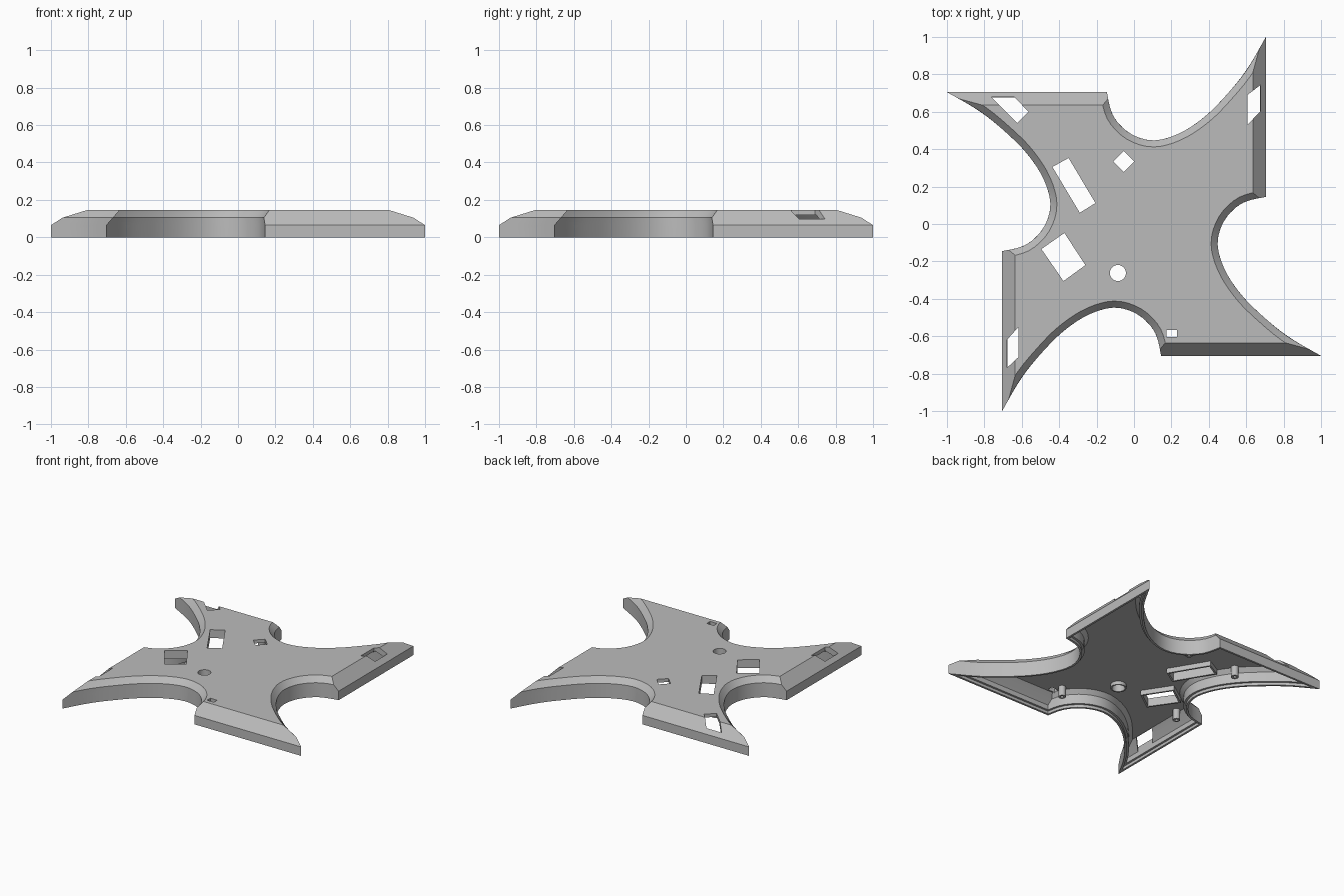
import bpy, bmesh, math
from mathutils import Vector, Matrix

if "Cube" in bpy.data.objects:
    bpy.data.objects.remove(bpy.data.objects["Cube"])

grey = bpy.data.materials.new("plain_grey")
grey.use_nodes = True
GREY = (0.5, 0.5, 0.5, 1)
grey.diffuse_color = GREY
grey.node_tree.nodes["Principled BSDF"].inputs["Base Color"].default_value = GREY

EDGE = 0.705    # distance of each straight edge from the centre
STEPS = 28      # segments along each curved edge


def make_object(name, bm):
    bmesh.ops.recalc_face_normals(bm, faces=bm.faces)
    mesh = bpy.data.meshes.new(name)
    bm.to_mesh(mesh)
    bm.free()
    mesh.materials.append(grey)
    ob = bpy.data.objects.new(name, mesh)
    bpy.context.collection.objects.link(ob)
    return ob


def skin(bm, loops, closed=False):
    """Bridge equal-length loops; cap both ends or join last to first."""
    rings = [[bm.verts.new(p) for p in loop] for loop in loops]
    pairs = list(zip(rings, rings[1:]))
    if closed:
        pairs.append((rings[-1], rings[0]))
    else:
        bm.faces.new(rings[0])
        bm.faces.new(rings[-1])
    for a, b in pairs:
        for i in range(len(a)):
            j = (i + 1) % len(a)
            bm.faces.new((a[i], a[j], b[j], b[i]))


def at_height(points, z):
    return [(p[0], p[1], z) for p in points]


def smooth(ob):
    bpy.ops.object.select_all(action="DESELECT")
    ob.select_set(True)
    bpy.context.view_layer.objects.active = ob
    bpy.ops.object.shade_smooth_by_angle(angle=math.radians(25))


# Curved edge between blade tip and neighbouring heel
guide = [Vector(p) for p in (
    (0.83, 1.22), (0.764, 1.1), (0.705, 1.0), (0.603, 0.824), (0.49, 0.685),
    (0.38, 0.575), (0.25, 0.488), (0.11, 0.447), (-0.016, 0.481),
    (-0.109, 0.573), (-0.143, 0.695), (-0.143, 0.75), (-0.143, 0.8))]


def catmull(p, q, r, s, t):
    return 0.5 * (2 * q + (r - p) * t + (2 * p - 5 * q + 4 * r - s) * t ** 2
                  + (3 * q - p - 3 * r + s) * t ** 3)


curve = [catmull(*guide[i:i + 4], k / 10)
         for i in range(len(guide) - 3) for k in range(10)]


def clip_start(points, axis, limit):
    """Trim the start of a path to where it comes inside the limit."""
    i = next(n for n, p in enumerate(points) if p[axis] <= limit)
    if i == 0:
        return points
    a, b = points[i - 1], points[i]
    return [a.lerp(b, (a[axis] - limit) / (a[axis] - b[axis]))] + points[i:]


def resample(points, count):
    lengths = [(b - a).length for a, b in zip(points, points[1:])]
    step, out, i, done = sum(lengths) / count, [], 0, 0.0
    for k in range(count):
        while done + lengths[i] < k * step:
            done += lengths[i]
            i += 1
        out.append(points[i].lerp(points[i + 1], (k * step - done) / max(lengths[i], 1e-9)))
    return out + [points[-1]]


def star(curve_inset, edge_inset):
    """Four-bladed outline, inset separately at curved and straight edges."""
    path = []
    for i, p in enumerate(curve):
        t = (curve[min(i + 1, len(curve) - 1)] - curve[max(i - 1, 0)]).normalized()
        path.append(p + Vector((-t.y, t.x)) * curve_inset)
    limit = EDGE - edge_inset
    path = clip_start(path, 0, limit)
    path = clip_start(path[::-1], 1, limit)[::-1]
    path = resample(path, STEPS)
    return [Matrix.Rotation(n * math.pi / 2, 2) @ p for n in range(4) for p in path]


# Shell section from the inner ceiling, round the stepped rim, up to the top
section = [(0.055, 0.09, 0.12), (0.03, 0.06, 0.09), (0.03, 0.03, 0.055),
           (0.03, 0.03, 0.02), (0.015, 0.015, 0.02), (0.015, 0.015, 0),
           (0, 0, 0), (0, 0, 0.065), (0, 0.035, 0.105), (0.035, 0.07, 0.145)]
bm = bmesh.new()
skin(bm, [at_height(star(c, s), z) for c, s, z in section])
shell = make_object("star_shell", bm)


# Openings
def disc(x, y, r, n=24):
    return [(x + r * math.cos(2 * math.pi * k / n), y + r * math.sin(2 * math.pi * k / n))
            for k in range(n)]


long_window = [(-0.436, 0.305), (-0.29, 0.06), (-0.206, 0.112), (-0.35, 0.353)]
wide_window = [(-0.495, -0.134), (-0.377, -0.305), (-0.26, -0.22), (-0.372, -0.048)]
round_hole = disc(-0.086, -0.262, 0.043)
openings = [
    long_window, wide_window, round_hole,
    disc(-0.055, 0.334, 0.056, 4),
    [(0.175, -0.605), (0.23, -0.605), (0.23, -0.567), (0.175, -0.567)],
    [(0.676, 0.743), (0.607, 0.69), (0.607, 0.53), (0.676, 0.604)],
    [(-0.617, -0.55), (-0.68, -0.62), (-0.68, -0.77), (-0.617, -0.711)],
    [(-0.762, 0.679), (-0.623, 0.54), (-0.564, 0.6), (-0.64, 0.679)]]
bm = bmesh.new()
for hole in openings:
    skin(bm, [at_height(hole, 0.04), at_height(hole, 0.2)])
cutter = make_object("opening_cutter", bm)
cutter.hide_render = True

cut = shell.modifiers.new("openings", "BOOLEAN")
cut.operation, cut.solver, cut.object = "DIFFERENCE", "EXACT", cutter
bpy.context.view_layer.objects.active = shell
bpy.ops.object.modifier_apply(modifier=cut.name)
bpy.data.objects.remove(cutter)
smooth(shell)


def grow(points, d):
    """Mitred outward offset of a counter-clockwise convex outline."""
    pts, out = [Vector(p) for p in points], []
    for i, p in enumerate(pts):
        a = (p - pts[i - 1]).normalized()
        b = (pts[(i + 1) % len(pts)] - p).normalized()
        na, nb = Vector((a.y, -a.x)), Vector((b.y, -b.x))
        out.append(p + (na + nb) * d / (1 + na.dot(nb)))
    return out


def collar(name, inner, thick, low, high):
    bm = bmesh.new()
    outer = grow(inner, thick)
    skin(bm, [at_height(inner, low), at_height(inner, high),
              at_height(outer, high), at_height(outer, low)], closed=True)
    smooth(make_object(name, bm))


# Collars hanging under the main openings
collar("long_window_collar", long_window, 0.012, 0.085, 0.125)
collar("wide_window_collar", wide_window, 0.012, 0.085, 0.125)
collar("round_hole_collar", round_hole, 0.01, 0.095, 0.125)

# Hollow mounting posts on the ceiling
for n, (x, y) in enumerate([(0.18, -0.52), (-0.52, 0.41), (-0.59, -0.27), (-0.11, 0.43)]):
    collar(f"mounting_post_{n + 1}", disc(x, y, 0.011, 16), 0.013, 0.045, 0.125)
